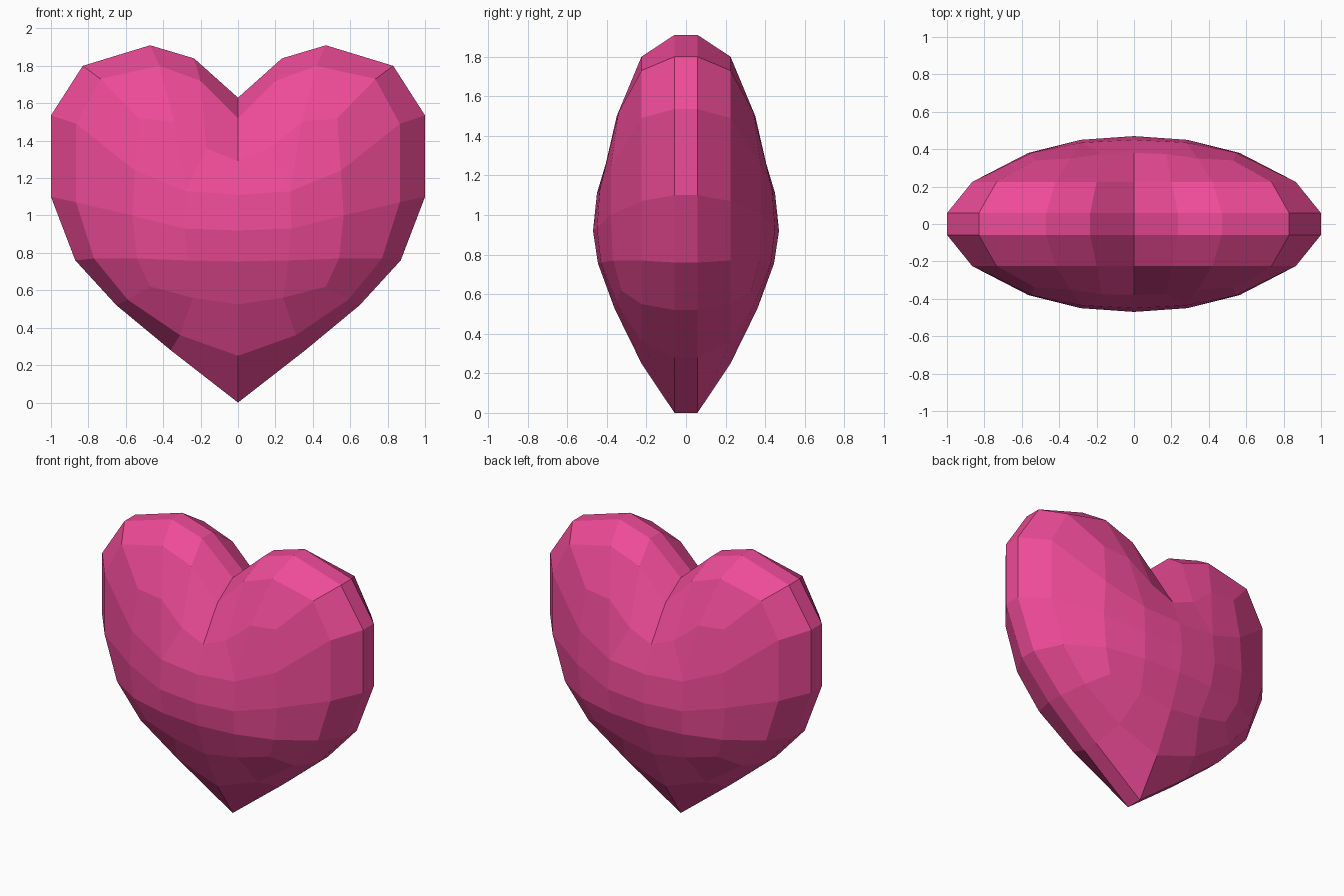
import bpy, bmesh

if "Cube" in bpy.data.objects:
    bpy.data.objects.remove(bpy.data.objects["Cube"])

# Quarter of the heart (right half, front side): loops run from bottom tip to top cleft
RIM = [(0, 0.0), (.36, .28), (.65, .52), (.87, .76), (1, 1.1), (1, 1.535),
       (.83, 1.8), (.47, 1.91), (.235, 1.84), (0, 1.63)]
SHOULDER = [(0, .25), (.31, .36), (.59, .55), (.77, .77), (.865, 1.07), (.865, 1.49),
            (.735, 1.73), (.42, 1.8), (.2, 1.72), (0, 1.52)]
FACE = [(0, .525, .36), (.24, .56, .35), (.47, .62, .33), (.54, .77, .37), (.565, 1.0, .38),
        (.55, 1.24, .38), (.53, 1.52, .34), (.34, 1.5, .35), (.17, 1.36, .375), (0, 1.29, .38)]
CENTRE = [(0, .755, .445), (0, .92, .47), (0, 1.11, .45)]
MIDDLE = [(.27, .76, .43), (.285, .93, .45), (.28, 1.13, .435)]

bm = bmesh.new()


def points(coords, depth=None):
    return [bm.verts.new((c[0], -(c[2] if depth is None else depth), c[1])) for c in coords]


# Concentric bands from the rim to the front panel
loops = [points(RIM, 0), points(RIM, .058), points(SHOULDER, .225), points(FACE)]
for outer, inner in zip(loops, loops[1:]):
    for i in range(len(outer) - 1):
        bm.faces.new((outer[i], outer[i + 1], inner[i + 1], inner[i]))

# Front panel
f, c, m = loops[-1], points(CENTRE), points(MIDDLE)
panel = [(f[0], f[1], m[0], c[0]), (f[1], f[2], f[3], m[0])]
for k in range(2):
    panel += [(c[k], m[k], m[k + 1], c[k + 1]), (m[k], f[3 + k], f[4 + k], m[k + 1])]
panel += [(c[2], m[2], f[8], f[9]), (m[2], f[5], f[6], f[7]), (m[2], f[7], f[8])]
for verts in panel:
    bm.faces.new(verts)

mesh = bpy.data.meshes.new("heart")
bm.to_mesh(mesh)
bm.free()
heart = bpy.data.objects.new("heart", mesh)
bpy.context.collection.objects.link(heart)

# Mirror to the left half and the back
mirror = heart.modifiers.new("mirror", 'MIRROR')
mirror.use_axis = (True, True, False)
mirror.merge_threshold = 0.001

pink = bpy.data.materials.new("pink")
pink.diffuse_color = (.85, .07, .31, 1)
pink.use_nodes = True
pink.node_tree.nodes["Principled BSDF"].inputs["Base Color"].default_value = pink.diffuse_color
mesh.materials.append(pink)
